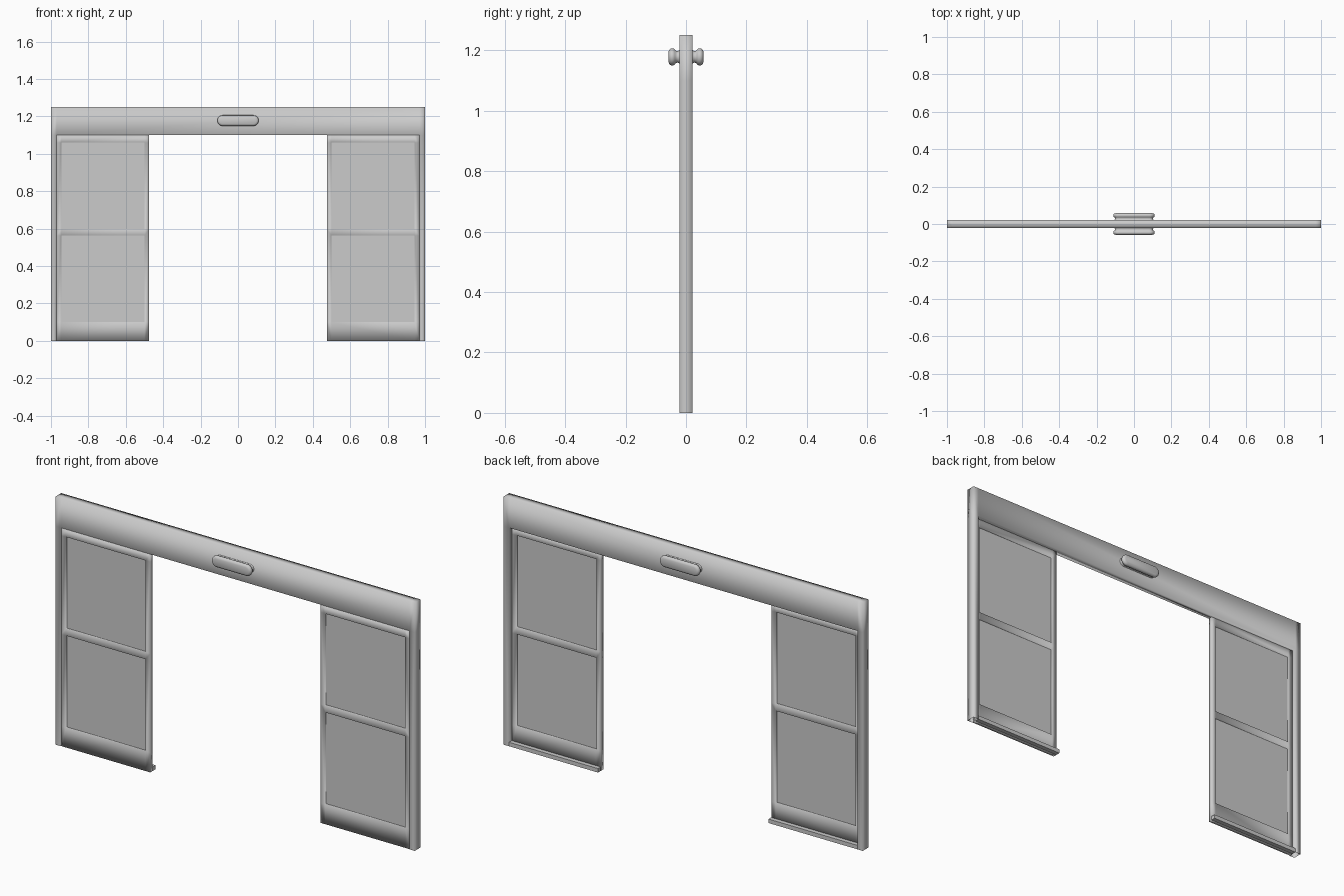
import bpy, bmesh, math

if "Cube" in bpy.data.objects:
    bpy.data.objects.remove(bpy.data.objects["Cube"])


def finish(name, bm, smooth=None):
    bmesh.ops.recalc_face_normals(bm, faces=bm.faces)
    me = bpy.data.meshes.new(name)
    bm.to_mesh(me)
    bm.free()
    ob = bpy.data.objects.new(name, me)
    bpy.context.collection.objects.link(ob)
    for p in me.polygons:
        p.use_smooth = smooth is not None
    if smooth:
        bpy.ops.object.select_all(action='DESELECT')
        bpy.context.view_layer.objects.active = ob
        ob.select_set(True)
        bpy.ops.object.shade_smooth_by_angle(angle=math.radians(smooth))
    return ob


def panel(name, xs, zs, y0, y1, holes=(), open_bottom=False, smooth=None):
    """Slab made of grid cells (column, row), leaving the listed cells empty."""
    bm = bmesh.new()
    vert = {}

    def v(i, j, y):
        if (i, j, y) not in vert:
            vert[i, j, y] = bm.verts.new((xs[i], y, zs[j]))
        return vert[i, j, y]

    cells = {(i, j) for i in range(len(xs) - 1) for j in range(len(zs) - 1)} - set(holes)
    for i, j in cells:
        loop = [(i, j), (i + 1, j), (i + 1, j + 1), (i, j + 1)]
        for y in (y0, y1):
            bm.faces.new([v(a, b, y) for a, b in loop])
        nbrs = [(i, j - 1), (i + 1, j), (i, j + 1), (i - 1, j)]
        for k, n in enumerate(nbrs):
            if n in cells or (open_bottom and k == 0 and j == 0):
                continue
            a, b = loop[k], loop[(k + 1) % 4]
            bm.faces.new([v(*a, y0), v(*b, y0), v(*b, y1), v(*a, y1)])
    return finish(name, bm, smooth)


def mirror(ob, axis):
    m = ob.modifiers.new("mirror", 'MIRROR')
    m.use_axis = [a == axis for a in range(3)]
    m.use_mirror_merge = False


D = 0.022  # half depth of the frame

# Outer frame: header and two jambs, open at the foot
panel("door_frame", [-1, -0.97, 0.97, 1], [0, 1.10, 1.25], -D, D,
      holes=[(1, 0)], open_bottom=True, smooth=0)

# Door leaves with two pane openings, set toward the front of the frame
mirror(panel("door_leaf", [-0.97, -0.945, -0.5, -0.475],
             [0, 0.10, 0.563, 0.598, 1.06, 1.10], -0.02, 0.0,
             holes=[(1, 1), (1, 3)], smooth=0), 0)

# Glass panes
for label, z0, z1 in (("lower", 0.10, 0.563), ("upper", 0.598, 1.06)):
    mirror(panel(label + "_glass", [-0.945, -0.5], [z0, z1], -0.012, -0.008), 0)

# Floor rails behind the leaves
mirror(panel("floor_rail", [-0.97, -0.475], [0, 0.02], 0.0, D), 0)

# Pill-shaped sensor housings: stadium rings (distance from centre, radius)
bm = bmesh.new()
rings = []
for y, r in ((0.021, 0.023), (0.027, 0.019), (0.033, 0.020), (0.038, 0.026),
             (0.044, 0.0285), (0.050, 0.028), (0.055, 0.024), (0.058, 0.017)):
    ring = []
    for side in (1, -1):
        for k in range(13):
            a = math.pi * k / 12 - math.pi / 2
            ring.append(bm.verts.new((side * (0.082 + r * math.cos(a)), -y,
                                      1.178 + side * r * math.sin(a))))
    rings.append(ring)
for lo, hi in zip(rings, rings[1:]):
    for k in range(len(lo)):
        n = (k + 1) % len(lo)
        bm.faces.new((lo[k], lo[n], hi[n], hi[k]))
bm.faces.new(rings[-1])
bm.faces.new(rings[0])
mirror(finish("sensor_housing", bm, 50), 1)
